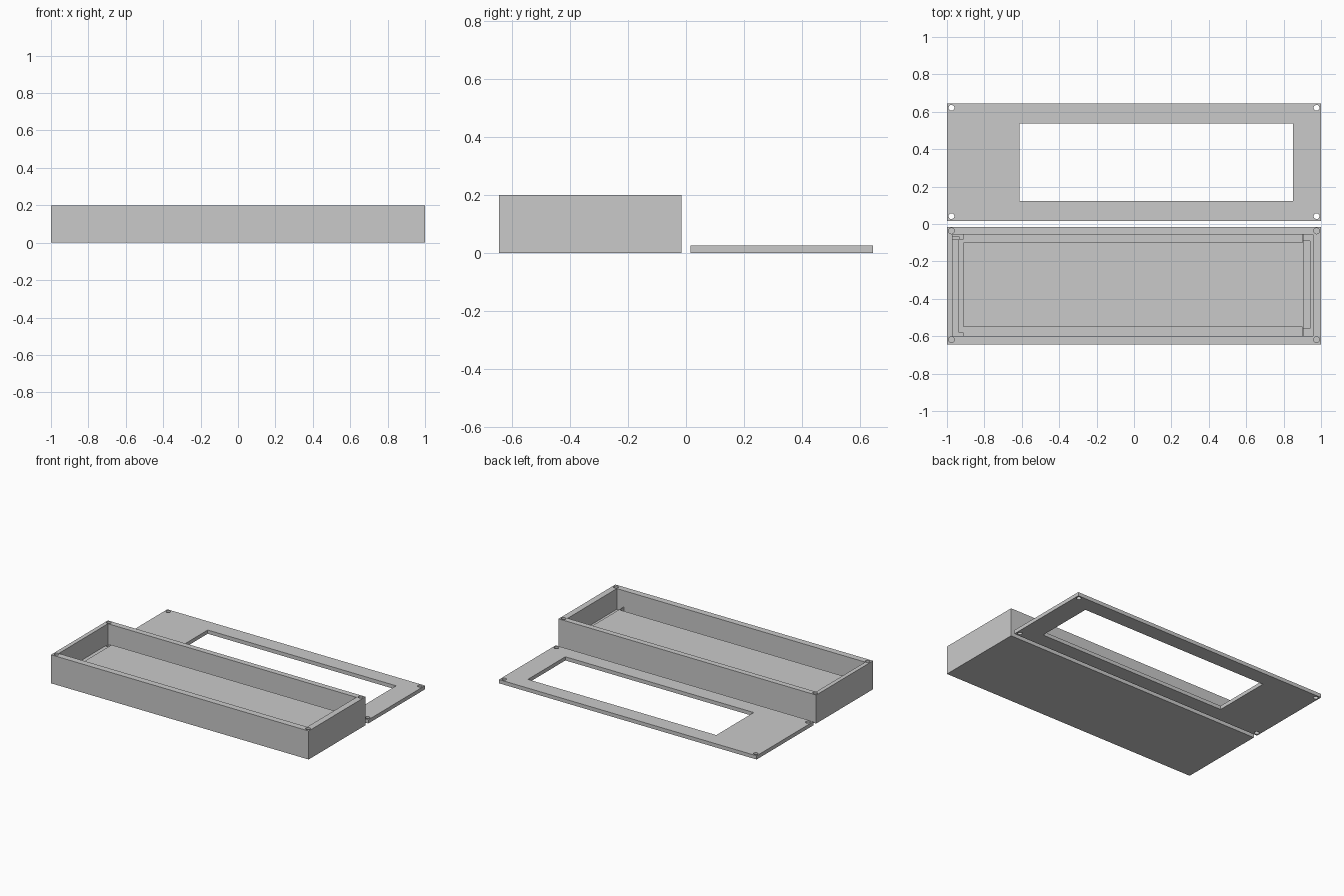
import bpy

if "Cube" in bpy.data.objects:
    bpy.data.objects.remove(bpy.data.objects["Cube"])

grey = bpy.data.materials.new("plain grey")
grey.use_nodes = True
colour = (0.59, 0.59, 0.59, 1)
grey.diffuse_color = colour
grey.node_tree.nodes["Principled BSDF"].inputs["Base Color"].default_value = colour


def block(name, x0, x1, y0, y1, z0, z1):
    """Box given by its limits on each axis."""
    bpy.ops.mesh.primitive_cube_add(size=1, location=((x0 + x1) / 2, (y0 + y1) / 2, (z0 + z1) / 2))
    ob = bpy.context.object
    ob.name = name
    ob.scale = (x1 - x0, y1 - y0, z1 - z0)
    bpy.ops.object.transform_apply(location=True, rotation=False, scale=True)
    ob.data.materials.append(grey)
    return ob


def peg(x, y, z0, z1):
    """Round cutter for a screw hole."""
    bpy.ops.mesh.primitive_cylinder_add(vertices=24, radius=0.0155, depth=z1 - z0,
                                        location=(x, y, (z0 + z1) / 2))
    ob = bpy.context.object
    ob.data.materials.append(grey)
    return ob


def cut(target, cutters):
    """Subtract each cutter, then discard it."""
    for c in cutters:
        c.hide_render = True
        mod = target.modifiers.new("cut", "BOOLEAN")
        mod.operation = "DIFFERENCE"
        mod.solver = "EXACT"
        mod.object = c
        bpy.context.view_layer.objects.active = target
        bpy.ops.object.modifier_apply(modifier=mod.name)
        bpy.data.objects.remove(c)


# Open tray: raised middle floor, lower ends, and channels along all four edges
TOP, RAISED, LOW, CHANNEL = 0.25, 0.085, 0.055, 0.04
FRONT, BACK = -0.6, -0.055
tray = block("case_tray", -1, 1, -0.645, -0.015, 0, 0.2)
cut(tray, [
    block("cavity", -0.971, 0.957, FRONT, BACK, RAISED, TOP),
    block("left_end", -0.971, -0.911, FRONT, BACK, LOW, TOP),
    block("right_end", 0.905, 0.957, FRONT, BACK, LOW, TOP),
    block("back_channel", -0.911, 0.9, -0.1, BACK, CHANNEL, TOP),
    block("front_channel", -0.911, 0.9, FRONT, -0.55, CHANNEL, TOP),
    block("left_channel", -0.936, -0.911, -0.58, -0.083, CHANNEL, TOP),
    block("right_channel", 0.905, 0.94, -0.56, -0.09, CHANNEL, TOP),
    block("wire_notch", -0.971, -0.936, -0.083, -0.067, CHANNEL, TOP),
])
cut(tray, [peg(x, y, 0.1, TOP) for x in (-0.976, 0.976) for y in (-0.618, -0.037)])

# Flat lid with an off-centre window
lid = block("lid_plate", -1, 1, 0.016, 0.645, 0, 0.026)
cut(lid, [block("window", -0.611, 0.851, 0.122, 0.537, -0.1, 0.1)])
cut(lid, [peg(x, y, -0.1, 0.1) for x in (-0.976, 0.976) for y in (0.042, 0.621)])
